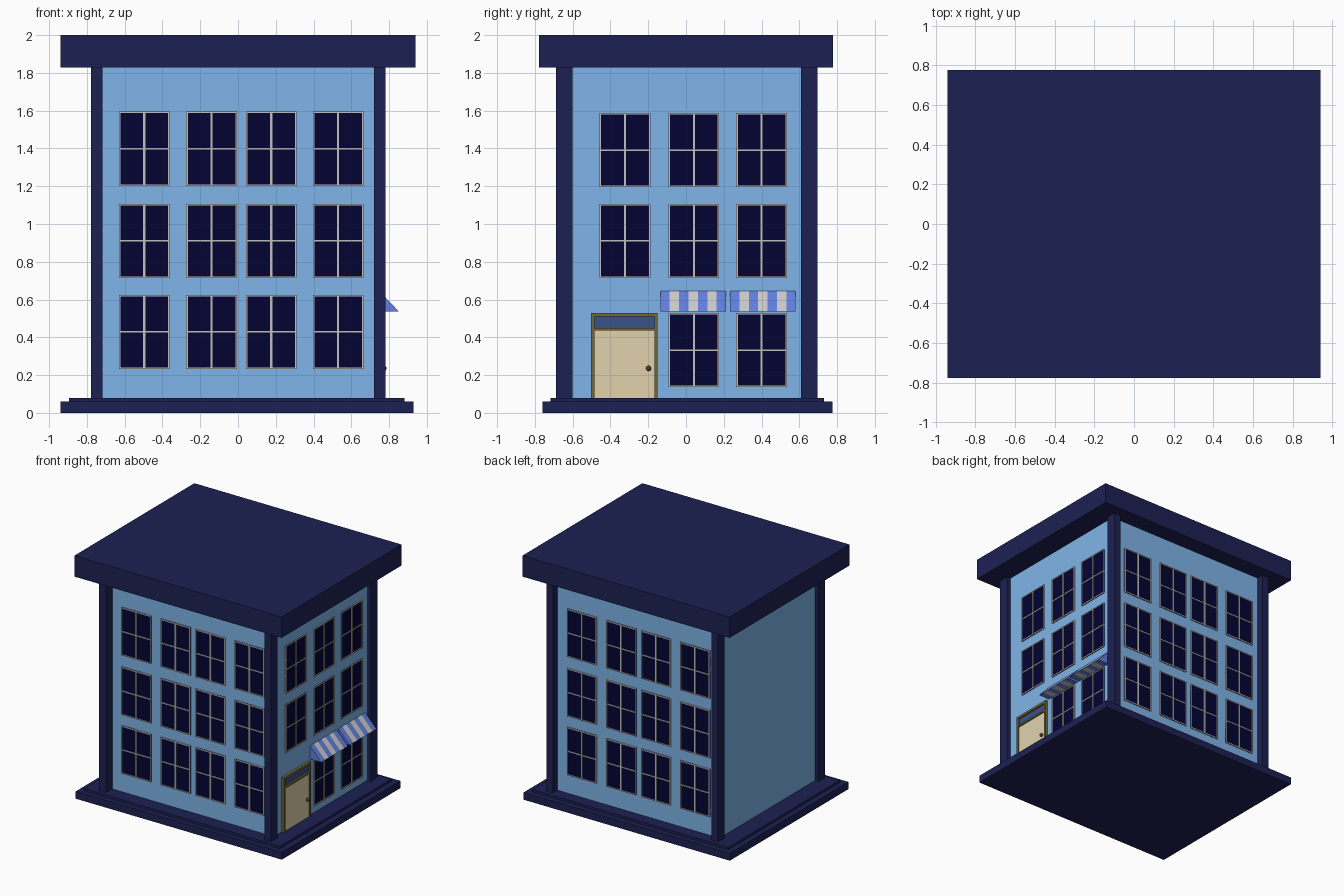
import bpy, bmesh
from math import pi
from mathutils import Matrix, Vector

if "Cube" in bpy.data.objects:
    bpy.data.objects.remove(bpy.data.objects["Cube"])


def material(name, r, g, b):
    m = bpy.data.materials.new(name)
    m.diffuse_color = (r, g, b, 1)
    m.use_nodes = True
    m.node_tree.nodes["Principled BSDF"].inputs["Base Color"].default_value = m.diffuse_color
    return m


NAVY = material("navy", 0.012, 0.015, 0.085)
WALL = material("wall_blue", 0.21, 0.46, 0.82)
GLASS = material("glass", 0.001, 0.001, 0.034)
TRIM = material("window_trim", 0.55, 0.53, 0.51)
DOOR = material("door_cream", 0.76, 0.65, 0.42)
OLIVE = material("door_trim", 0.17, 0.135, 0.04)
TRANSOM = material("transom_glass", 0.04, 0.084, 0.25)
STRIPE = material("awning_blue", 0.122, 0.216, 0.74)
PALE = material("awning_grey", 0.515, 0.515, 0.53)
KNOB = material("knob", 0.07, 0.06, 0.04)


def add_object(name, mesh):
    ob = bpy.data.objects.new(name, mesh)
    bpy.context.collection.objects.link(ob)
    return ob


def finish(name, bm, *mats):
    mesh = bpy.data.meshes.new(name)
    bmesh.ops.recalc_face_normals(bm, faces=bm.faces)
    bm.to_mesh(mesh)
    bm.free()
    for m in mats:
        mesh.materials.append(m)
    return mesh


def add_box(bm, x, y, z, index=0):
    size = Vector((x[1] - x[0], y[1] - y[0], z[1] - z[0]))
    mid = Vector((sum(x), sum(y), sum(z))) / 2
    made = bmesh.ops.create_cube(bm, size=1, matrix=Matrix.Translation(mid) @ Matrix.Diagonal(size).to_4x4())
    for f in {f for v in made["verts"] for f in v.link_faces}:
        f.material_index = index


def box(name, mat, x, y, z):
    bm = bmesh.new()
    add_box(bm, x, y, z)
    return add_object(name, finish(name, bm, mat))


# Main masses: stepped plinth, walls, roof slab
WX, FRONT, BACK = 0.748, -0.603, 0.634
box("plinth", NAVY, (-0.94, 0.93), (-0.76, 0.775), (0, 0.06))
box("plinth_step", NAVY, (-0.895, 0.882), (-0.718, 0.731), (0.06, 0.08))
box("walls", WALL, (-WX, WX), (FRONT, BACK), (0.08, 1.83))
box("roof_slab", NAVY, (-0.94, 0.94), (-0.777, 0.777), (1.828, 2.0))

# Corner posts
for xs, side in (((-0.778, -0.718), "left"), ((0.721, 0.781), "right")):
    for ys, end in (((-0.687, -0.602), "front"), ((0.610, 0.695), "back")):
        box(f"post_{end}_{side}", NAVY, xs, ys, (0.08, 1.828))

# Shared window: glass pane, thin surround and crossing bars, facing -y
W, H, T = 0.134, 0.393, 0.008
bm = bmesh.new()
add_box(bm, (-W, W), (-0.003, 0.01), (0, H), 1)
for x in ((-W, -W + T), (W - T, W), (-0.006, 0.006)):
    add_box(bm, x, (-0.01, 0.01), (0, H))
for z in ((0, T), (H - T, H), (H / 2 - 0.004, H / 2 + 0.004)):
    add_box(bm, (-W, W), (-0.009, 0.01), z)
window = finish("window", bm, TRIM, GLASS)


def place_window(name, loc, turn):
    ob = add_object(name, window)
    ob.location = loc
    ob.rotation_euler.z = turn


# Front windows, and the same layout turned around for the back
for floor, z in enumerate((0.232, 0.714, 1.202)):
    for col, x in enumerate((-0.497, -0.140, 0.176, 0.530)):
        place_window(f"front_window_{floor}_{col}", (x, FRONT, z), 0)
        place_window(f"back_window_{floor}_{col}", (-x, BACK, z), pi)

# Right side windows, with the door taking the first ground bay
for floor, z in enumerate((0.136, 0.714, 1.195)):
    for col, y in enumerate((-0.323, 0.042, 0.400)):
        if floor or col:
            place_window(f"right_window_{floor}_{col}", (WX, y, z), pi / 2)

# Door with surround, transom and knob
bm = bmesh.new()
FX = (WX - 0.02, WX + 0.022)
add_box(bm, FX, (-0.503, -0.484), (0.08, 0.53))
add_box(bm, FX, (-0.168, -0.151), (0.08, 0.53))
add_box(bm, FX, (-0.484, -0.168), (0.510, 0.53))
add_box(bm, FX, (-0.484, -0.168), (0.436, 0.450))
add_object("door_surround", finish("door_surround", bm, OLIVE))
box("door", DOOR, (WX - 0.02, WX + 0.012), (-0.484, -0.168), (0.08, 0.436))
box("transom", TRANSOM, (WX - 0.02, WX + 0.008), (-0.484, -0.168), (0.450, 0.510))
bm = bmesh.new()
bmesh.ops.create_uvsphere(bm, u_segments=12, v_segments=8, radius=0.014,
                          matrix=Matrix.Translation((WX + 0.025, -0.198, 0.236)))
add_object("door_knob", finish("door_knob", bm, KNOB))

# Striped wedge awnings over the ground windows
for n, y0 in enumerate((-0.136, 0.233)):
    bm = bmesh.new()
    step = 0.348 / 7
    profile = ((WX - 0.002, 0.648), (0.85, 0.538), (WX - 0.002, 0.538))
    rings = [[bm.verts.new((x, y0 + i * step, z)) for x, z in profile] for i in range(8)]
    for i in range(7):
        a, b = rings[i], rings[i + 1]
        for k in range(3):
            m = (k + 1) % 3
            bm.faces.new((a[k], a[m], b[m], b[k])).material_index = i % 2
    bm.faces.new(rings[0])
    bm.faces.new(rings[-1])
    add_object(f"awning_{n}", finish(f"awning_{n}", bm, STRIPE, PALE))
